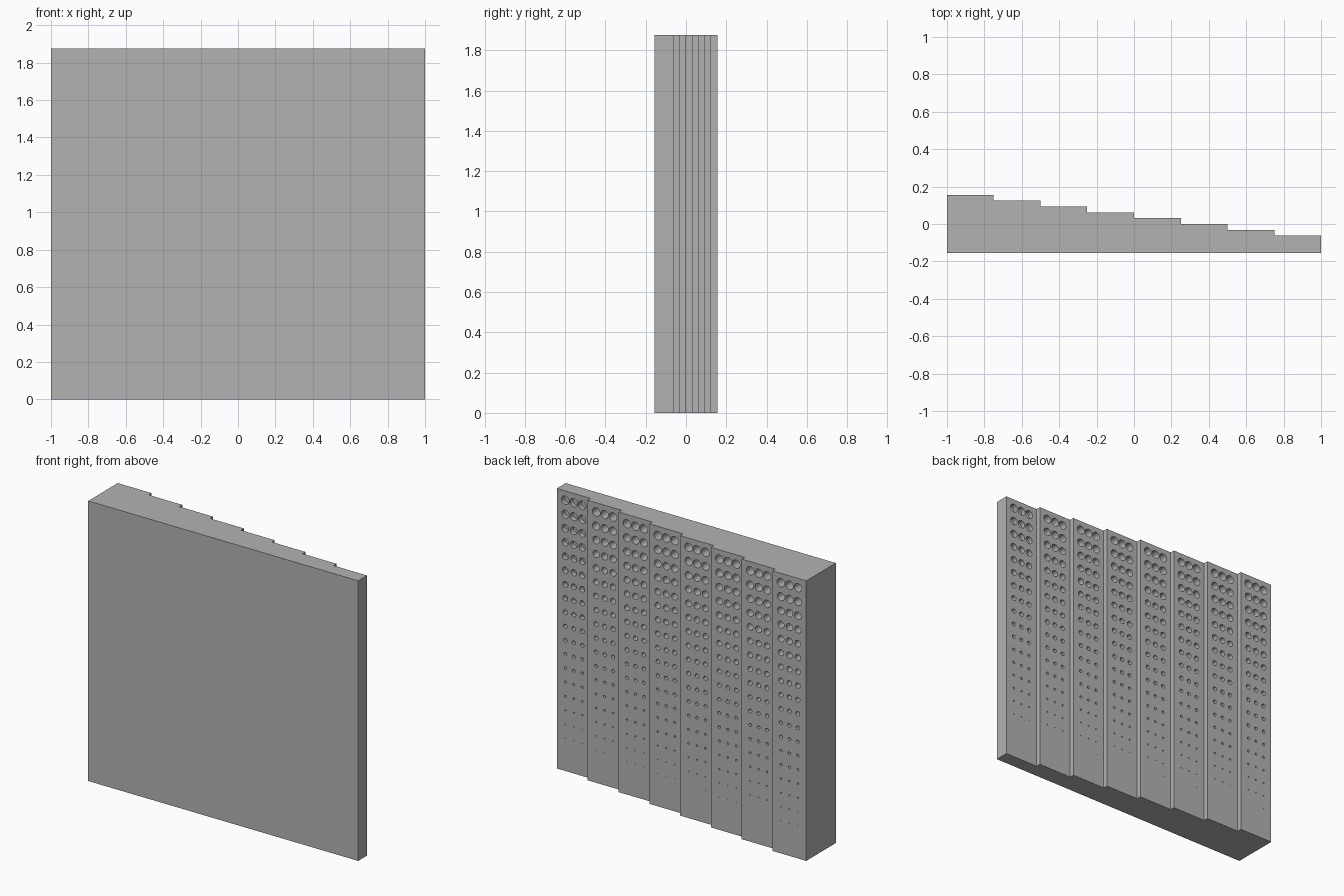
import bpy, bmesh, math

if "Cube" in bpy.data.objects:
    bpy.data.objects.remove(bpy.data.objects["Cube"], do_unlink=True)

UNIT = 1 / 32          # one grid step of the gauge
HEIGHT = 60
STEPS, STEP_W = 8, 8
ROWS, PITCH = 18, 3
SIDES = 24

bm = bmesh.new()


def face(points, smooth=False):
    """Add a face; s runs along the back from its left edge to its right."""
    f = bm.faces.new([bm.verts.new((-s * UNIT, y * UNIT, z * UNIT)) for s, y, z in points])
    f.smooth = smooth


def back_rect(s0, s1, z0, z1, y):
    face([(s0, y, z0), (s1, y, z0), (s1, y, z1), (s0, y, z1)])


def hole_cell(cs, cz, y, r, depth):
    """Rectangular patch of the back with a blind round hole in it."""
    def ring(level):
        return [(cs + r * math.cos(math.tau * j / SIDES), level,
                 cz + r * math.sin(math.tau * j / SIDES)) for j in range(SIDES)]
    rim, floor = ring(y), ring(y - depth)
    corners = [(cs + a, y, cz + b * PITCH / 2) for a, b in ((1, 1), (-1, 1), (-1, -1), (1, -1))]
    quarter = SIDES // 4
    for j in range(SIDES):
        n = (j + 1) % SIDES
        face([rim[n], rim[j], corners[j // quarter]])
        face([rim[j], rim[n], floor[n], floor[j]], True)
    for k in range(4):
        face([corners[k - 1], corners[k], rim[k * quarter]])
    face(floor)


# Stepped body: outline seen from above, extruded upwards
half = STEPS * STEP_W / 2
front = -5
outline = [(-half, front)]
for i in range(STEPS):
    s = -half + STEP_W * i
    outline += [(s, front + 3 + i), (s + STEP_W, front + 3 + i)]
outline.append((half, front))

face([(s, y, HEIGHT) for s, y in outline])
face([(s, y, 0) for s, y in reversed(outline)])
for a, b in zip(outline, outline[1:] + outline[:1]):
    if a[1] == b[1] != front:
        continue               # the back of each step is built with its holes
    face([(*a, 0), (*b, 0), (*b, HEIGHT), (*a, HEIGHT)])

# Perforated back of each step: holes shrink downwards and deepen per step
for i in range(STEPS):
    s, y = -half + STEP_W * i, front + 3 + i
    top = HEIGHT - 0.5
    low = top - ROWS * PITCH
    back_rect(s, s + 1, 0, HEIGHT, y)
    back_rect(s + 7, s + 8, 0, HEIGHT, y)
    back_rect(s + 1, s + 7, top, HEIGHT, y)
    back_rect(s + 1, s + 7, 0, low, y)
    for row in range(ROWS):
        for col in (2, 4, 6):
            hole_cell(s + col, top - PITCH * (row + 0.5), y, 0.05 * (ROWS - row), i + 1)

bmesh.ops.remove_doubles(bm, verts=bm.verts[:], dist=1e-5)
mesh = bpy.data.meshes.new("stepped_hole_block")
bm.to_mesh(mesh)
bm.free()

# Material
grey = bpy.data.materials.new("plain grey")
grey.use_nodes = True
colour = (0.45, 0.45, 0.45, 1)
grey.diffuse_color = colour
grey.node_tree.nodes["Principled BSDF"].inputs["Base Color"].default_value = colour
mesh.materials.append(grey)

block = bpy.data.objects.new("stepped_hole_block", mesh)
bpy.context.collection.objects.link(block)
bpy.ops.object.select_all(action="DESELECT")
block.select_set(True)
bpy.context.view_layer.objects.active = block
bpy.ops.object.shade_smooth_by_angle(angle=math.radians(30))
